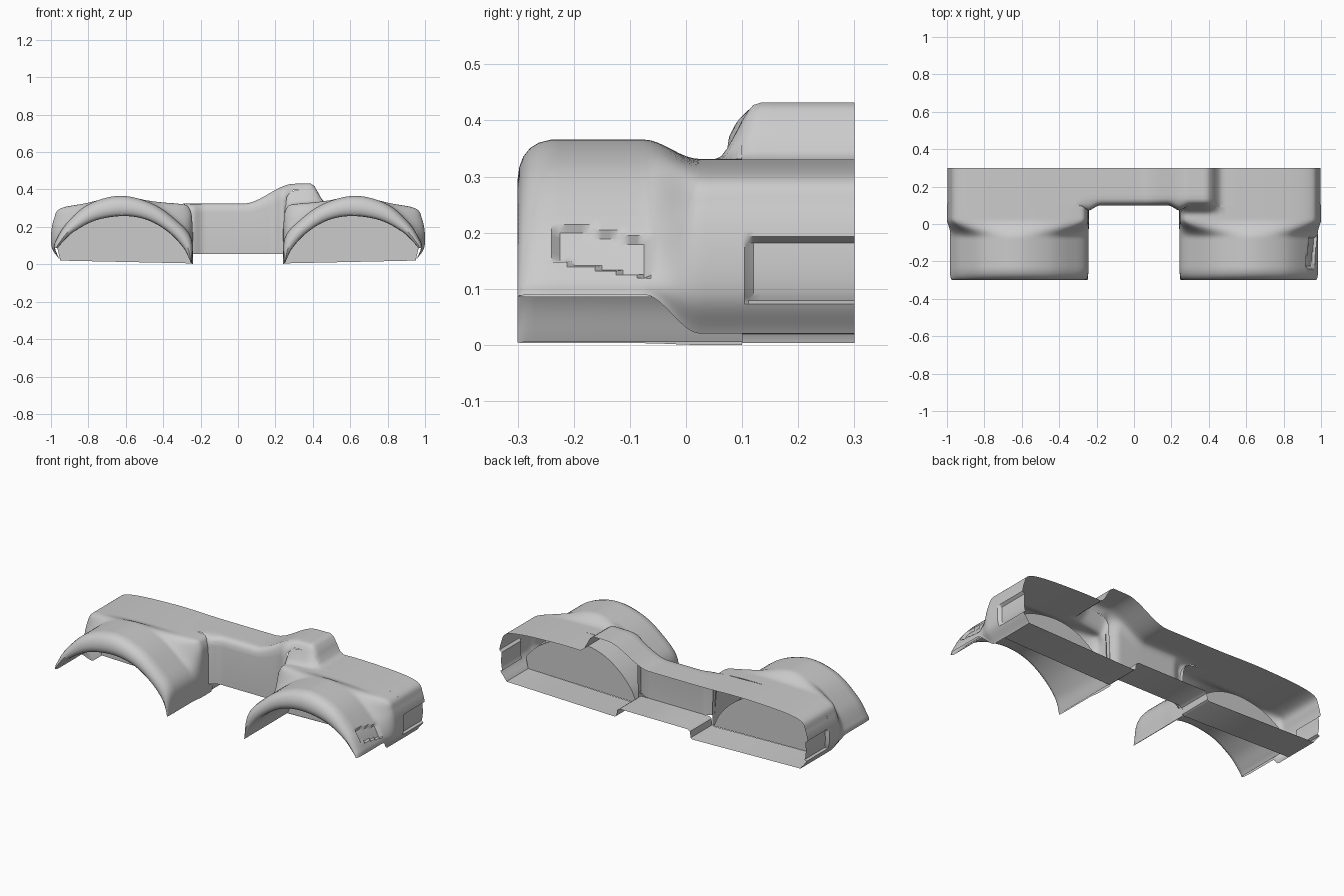
import bpy, bmesh
from mathutils import Vector

if "Cube" in bpy.data.objects:
    bpy.data.objects.remove(bpy.data.objects["Cube"])


def smooth(a, b, v):
    t = max(0.0, min(1.0, (v - a) / (b - a)))
    return t * t * (3 - 2 * t)


def curve(pts, n=10):
    """Catmull-Rom curve through 2D control points."""
    p = [Vector(q) for q in pts]
    p = [p[0] * 2 - p[1]] + p + [p[-1] * 2 - p[-2]]
    out = []
    for i in range(1, len(p) - 2):
        a, b, c, d = p[i - 1:i + 3]
        for k in range(n):
            t = k / n
            out.append(0.5 * (2 * b + (c - a) * t + (2 * a - 5 * b + 4 * c - d) * t ** 2
                              + (3 * b - a - 3 * c + d) * t ** 3))
    return out + [p[-2]]


def bump(x, y):
    """Hood bulge on the right of the centre."""
    return 0.105 * smooth(.03, .30, x) * (1 - smooth(.39, .47, x)) * smooth(.05, .13, y)


def grid(bm, rows):
    vs = [[bm.verts.new(c) for c in r] for r in rows]
    for a, b in zip(vs, vs[1:]):
        for i in range(len(a) - 1):
            bm.faces.new((a[i], a[i + 1], b[i + 1], b[i]))
    return vs


def finish(bm, name):
    bmesh.ops.remove_doubles(bm, verts=bm.verts, dist=0.0005)
    bmesh.ops.recalc_face_normals(bm, faces=bm.faces)
    me = bpy.data.meshes.new(name)
    bm.to_mesh(me)
    bm.free()
    ob = bpy.data.objects.new(name, me)
    bpy.context.collection.objects.link(ob)
    bpy.ops.object.select_all(action='DESELECT')
    ob.select_set(True)
    bpy.context.view_layer.objects.active = ob
    bpy.ops.object.shade_smooth_by_angle(angle=0.7)
    return ob


# cross-sections, outer edge to inner edge: fender, body shoulder, wheel tunnel
FENDER = curve([(.985, .09), (.975, .125), (.92, .215), (.80, .32), (.63, .366),
                (.46, .325), (.33, .235), (.25, .14), (.245, .003)])
BODY = curve([(.95, .02), (.998, .10), (.985, .24), (.92, .308), (.62, .33),
              (.33, .325), (.255, .29), (.243, .15), (.24, .0)])
TUNNEL = curve([(.965, .085), (.945, .11), (.88, .172), (.76, .235), (.61, .258),
                (.48, .235), (.37, .17), (.29, .085), (.25, .005)])


def fender(side, name):
    bm = bmesh.new()

    def row(y, a, b, w):
        out = []
        for p, q in zip(a, b):
            x, z = p.lerp(q, w)
            x *= side
            if z > .28 and y > 0:
                z += bump(x, y)
            # sunken rectangle on the right fender flank
            if side > 0 and a is FENDER and x > .8 and -.245 < y < -.065:
                if abs(z - .17 + .17 * (y + .155)) < .032:
                    x -= .012
                    z -= .006
            out.append((x, y, z))
        return out

    rows = [row(y, TUNNEL, TUNNEL, 0) for y in (.1, -.08, -.27)]
    # rounded front lip
    rows += [row(y, TUNNEL, FENDER, w) for y, w in
             ((-.285, .03), (-.295, .15), (-.30, .35), (-.297, .55), (-.29, .72),
              (-.278, .86), (-.262, .95), (-.24, 1))]
    # arch running back into the body shoulder
    y = -.225
    while y < .1:
        rows.append(row(y, FENDER, BODY, smooth(-.075, .025, y)))
        y += .0125
    rows.append(row(.1, FENDER, BODY, 1))
    vs = grid(bm, rows)
    # wheel well back wall
    corner = bm.verts.new((.95 * side, .1, .02))
    bm.faces.new(vs[0] + [corner])
    return finish(bm, name)


fender(1, "right_fender")
fender(-1, "left_fender")

# main shell: side, roof, side
half = [(.95, .02), (.998, .10), (.985, .24), (.92, .308), (.62, .33), (.33, .326)]
section = curve(half + [(.1, .325), (-.1, .325)] + [(-x, z) for x, z in reversed(half)], 14)


def shell_row(y, drop):
    out = []
    for x, z in section:
        ax, yy = abs(x), y
        if z > .28:
            z += bump(x, y)
            m = 1 - smooth(.235, .30, ax)
            z -= drop * m
            yy -= .03 * smooth(.18, .25, ax) * m * (1 - smooth(.1, .14, y))
        # recessed side panel
        if ax > .9 and .078 < z < .188:
            x -= (.016 if x > 0 else -.016) * smooth(.104, .118, y)
        out.append((x, yy, z))
    return out


bm = bmesh.new()
rows = [shell_row(y, d) for y, d in ((.1, .05), (.104, .025), (.111, .012), (.12, .004),
                                     (.135, 0), (.16, 0), (.2, 0), (.25, 0), (.3, 0))]
vs = grid(bm, rows)
# recessed front wall between the fenders
top = [v for v in vs[0] if abs(v.co.x) < .27 and v.co.z > .2]
low = [bm.verts.new((max(-.24, min(.24, v.co.x)), v.co.y, .055)) for v in top]
for i in range(len(top) - 1):
    bm.faces.new((top[i], top[i + 1], low[i + 1], low[i]))
finish(bm, "body_shell")

# floor pan with raised middle
bm = bmesh.new()
pan = [(-.95, .02), (-.25, .003), (-.24, .01), (-.235, .045), (-.22, .055),
       (.22, .055), (.235, .045), (.24, .01), (.25, .003), (.95, .02)]
grid(bm, [[(x, y, z) for x, z in pan] for y in (.1, .3)])
finish(bm, "floor_pan")
